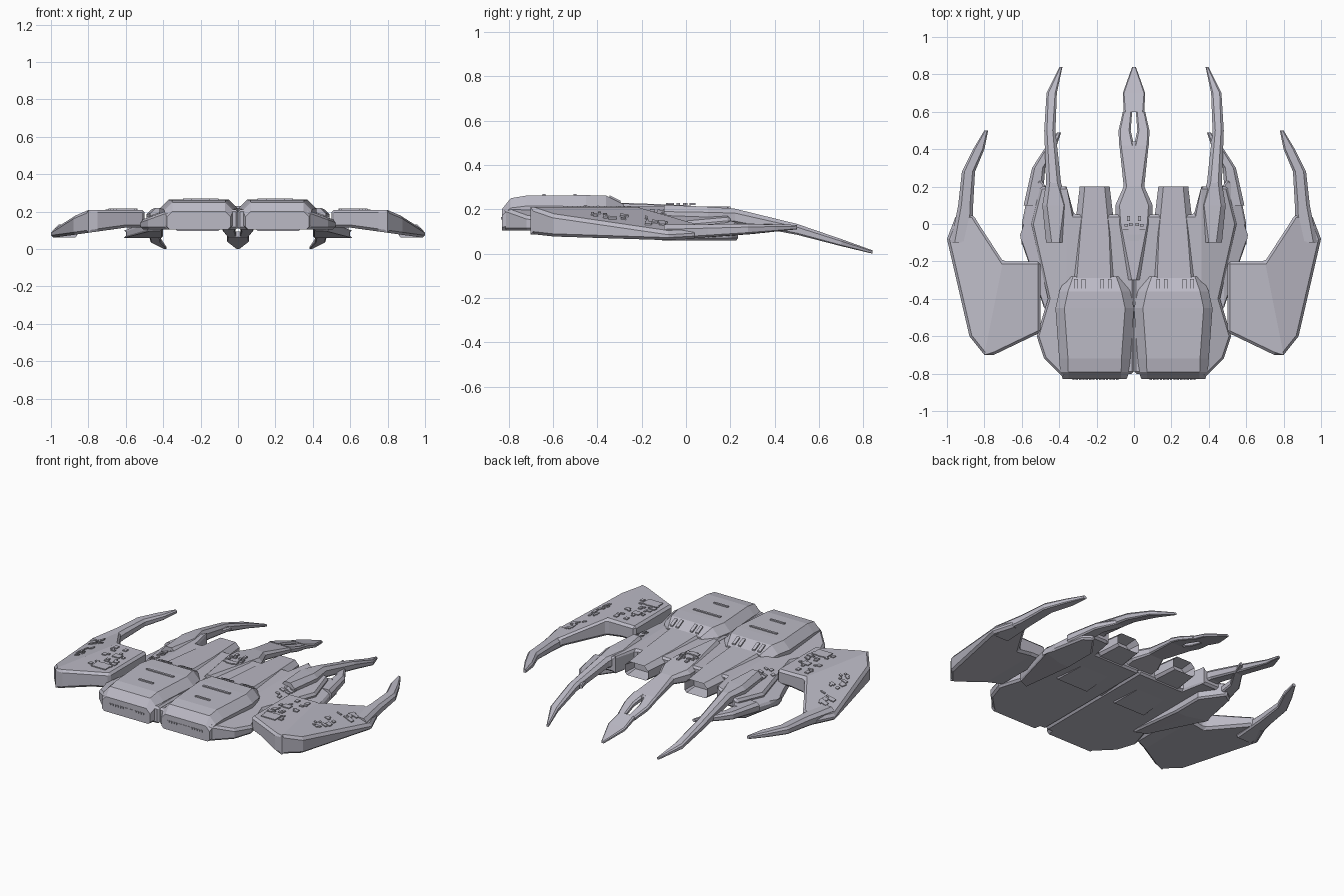
import bpy, bmesh, random
from mathutils import Vector

random.seed(4)
cube = bpy.data.objects.get("Cube")
if cube:
    bpy.data.objects.remove(cube, do_unlink=True)

paint = bpy.data.materials.new("lavender_grey")
color = (.5, .49, .56, 1)
paint.use_nodes = True
paint.diffuse_color = color
paint.node_tree.nodes["Principled BSDF"].inputs["Base Color"].default_value = color


def finish(name, bm, mirror=True, bevel=0):
    """Turn a bmesh into an object, optionally bevelled and mirrored."""
    bmesh.ops.recalc_face_normals(bm, faces=bm.faces)
    mesh = bpy.data.meshes.new(name)
    bm.to_mesh(mesh)
    bm.free()
    mesh.materials.append(paint)
    obj = bpy.data.objects.new(name, mesh)
    bpy.context.collection.objects.link(obj)
    if bevel:
        modifier = obj.modifiers.new("Bevel", "BEVEL")
        modifier.width, modifier.segments = bevel, 1
        modifier.limit_method, modifier.angle_limit = "ANGLE", .7
    if mirror:
        modifier = obj.modifiers.new("Mirror", "MIRROR")
        modifier.use_mirror_merge = False
    return obj


def loft(name, sections, mirror=True, nozzle=False):
    """Skin chamfered boxes along y, given as (x, y, width, bottom, top)."""
    bm = bmesh.new()
    rings = []
    for x, y, width, bottom, top in sections:
        left, right = x - width / 2, x + width / 2
        cut = min(.3 * (top - bottom), .3 * width)
        low = cut / 2
        ring = [(left + low, bottom), (right - low, bottom),
                (right, bottom + low), (right, top - cut),
                (right - cut, top), (left + cut, top),
                (left, top - cut), (left, bottom + low)]
        rings.append([bm.verts.new((px, y, pz)) for px, pz in ring])
    for ring, following in zip(rings, rings[1:]):
        for i in range(len(ring)):
            bm.faces.new((ring[i - 1], ring[i], following[i], following[i - 1]))
    bm.faces.new(rings[0])
    end = bm.faces.new(rings[-1])
    if nozzle:
        bmesh.ops.recalc_face_normals(bm, faces=bm.faces)
        bmesh.ops.inset_region(bm, faces=[end], thickness=.012)
        bmesh.ops.translate(bm, verts=end.verts, vec=(0, -.08, 0))
    return finish(name, bm, mirror)


def claw(name, path, height, thick, tip, mirror=True, nozzle=False):
    """Blade through (x, y, width) points that follows a height rule and thins."""
    sections = []
    for i, (x, y, width) in enumerate(path):
        half = (thick + (tip - thick) * i / (len(path) - 1)) / 2
        sections.append((x, y, width, height(y) - half, height(y) + half))
    return loft(name, sections, mirror, nozzle)


def slab(name, outline, top, bottom, creases, bevel):
    """Solid plate from a plan outline, folded along crease lines."""
    bm = bmesh.new()
    bm.faces.new([bm.verts.new((x, y, 0)) for x, y in outline])
    for start, end in creases:
        along = Vector(end) - Vector(start)
        bmesh.ops.bisect_plane(bm, geom=bm.verts[:] + bm.edges[:] + bm.faces[:],
                               plane_co=(*start, 0), plane_no=(along.y, -along.x, 0))
    lower = bm.verts[:]
    extruded = bmesh.ops.extrude_face_region(bm, geom=bm.faces[:], use_keep_orig=True)
    for vert in extruded["geom"]:
        if isinstance(vert, bmesh.types.BMVert):
            vert.co.z = top(vert.co.x, vert.co.y)
    for vert in lower:
        vert.co.z = bottom(vert.co.x, vert.co.y)
    return finish(name, bm, True, bevel)


def plates(name, boxes, surface):
    """Thin raised panels (x, y, width, depth) lying on a surface rule."""
    bm = bmesh.new()
    for x, y, width, depth in boxes:
        for vert in bmesh.ops.create_cube(bm, size=1)["verts"]:
            px, py = x + vert.co.x * width, y + vert.co.y * depth
            lift = .006 if vert.co.z > 0 else -.003
            vert.co = (px, py, surface(px, py) + lift)
    return finish(name, bm)


def scatter(count, x, y, spread_x, spread_y):
    """Random small panels around a centre."""
    return [(x + random.uniform(-spread_x, spread_x),
             y + random.uniform(-spread_y, spread_y),
             random.uniform(.01, .03), random.uniform(.01, .03))
            for _ in range(count)]


def wing_crease(y):
    return .66 - .2 * y


def wing_top(x, y):
    return .21 - .34 * max(0, x - wing_crease(y))


def wing_bottom(x, y):
    return .115 - .14 * max(0, x - .6)


def hull_top(x, y):
    return .212 - .36 * max(0, x - .36)


def hull_bottom(x, y):
    return .105


def shell_top(x, y):
    return .15 - .4 * max(0, x - .48)


def shell_bottom(x, y):
    return .06 + .1 * max(0, -.1 - y)


def droop(y):
    return min(.17, .26 - .3 * y)


def rise(y):
    return .1 + .04 * y


def deck_height(y):
    return .162


def pod_top(x, y):
    return .264


def spine_top(x, y):
    return .222


def pod_ramp(x, y):
    return .225 - .5 * (y + .28)


# Central hull with side shoulders
slab("hull", [(0, -.8), (.38, -.82), (.48, -.72), (.52, -.6), (.46, -.4), (.55, 0),
              (.5, .2), (.36, .2), (.32, .05), (0, .05)],
     hull_top, hull_bottom, [((.36, -1), (.36, 1))], .012)

# Lower side shells, each ending in a short inward claw
slab("lower_shell", [(.4, -.5), (.48, -.45), (.6, -.1), (.6, 0), (.56, .2), (.5, .24), (.4, .1)],
     shell_top, shell_bottom, [((.48, -1), (.48, 1)), ((0, -.1), (1, -.1))], .01)
claw("lower_claw", [(.54, .1, .1), (.51, .3, .07), (.45, .4, .06), (.4, .49, .02)], rise, .06, .02)

# Twin rounded pods, as y, side inset and roof height
pod_profile = [(-.83, .04, .2), (-.79, .025, .25), (-.72, .02, .262),
               (-.45, 0, .264), (-.36, .02, .262), (-.28, .06, .222)]
loft("pod", [(.21, y, .42 - 2 * inset, .105, top) for y, inset, top in pod_profile])
plates("pod_panels", [(.2, -.5, .19, .014), (.2, -.64, .1, .012)], pod_top)
plates("pod_ramp_ribs", [(x, -.32, .02, .05) for x in (.13, .17, .27, .31)], pod_ramp)

# Front vent rows
bm = bmesh.new()
for i in range(14):
    for vert in bmesh.ops.create_cube(bm, size=.012)["verts"]:
        vert.co += Vector((.09 + i * .018, -.827, .16))
finish("front_vents", bm)

# Engine decks with open exhausts
claw("engine_deck", [(.215, -.3, .26), (.21, -.05, .22), (.21, .2, .16)],
     deck_height, .13, .09, nozzle=True)

# Central spine, split prongs and tip
claw("spine", [(0, -.3, .06), (0, 0, .2), (0, .1, .2), (0, .2, .11), (0, .44, .16)],
     droop, .12, .03, False)
claw("spine_prong", [(.04, .42, .08), (.05, .5, .065), (.035, .6, .05)], droop, .035, .025)
claw("spine_tip", [(0, .6, .11), (0, .7, .12), (0, .84, .02)], droop, .03, .015, False)

# Upper inner claws
claw("upper_claw", [(.42, -.1, .1), (.42, .1, .14), (.43, .22, .08),
                    (.45, .5, .06), (.44, .7, .055), (.39, .84, .015)], droop, .1, .015)

# Outer wings with hooked claws
slab("wing", [(.5, -.2), (.5, -.58), (.75, -.7), (.8, -.7), (.88, -.6), (1, -.08),
              (.95, .05), (.86, .05), (.83, 0), (.7, -.2)],
     wing_top, wing_bottom,
     [((wing_crease(-1), -1), (wing_crease(1), 1)), ((.6, -1), (.6, 1))], .014)
claw("wing_claw", [(.92, -.1, .12), (.9, .1, .08), (.885, .28, .07),
                   (.83, .4, .06), (.79, .5, .02)], rise, .07, .02)

# Raised seams and scattered surface panels
plates("wing_seams", [(.6, -.52, .1, .07), (.6, -.36, .05, .04)], wing_top)
plates("wing_panels", scatter(26, .62, -.4, .07, .15) + scatter(12, .85, -.35, .03, .08)
       + scatter(10, .87, -.12, .05, .06), wing_top)
plates("shoulder_panels", scatter(16, .45, -.12, .04, .12), hull_top)
plates("spine_panels", scatter(8, .03, -.02, .02, .06), spine_top)
